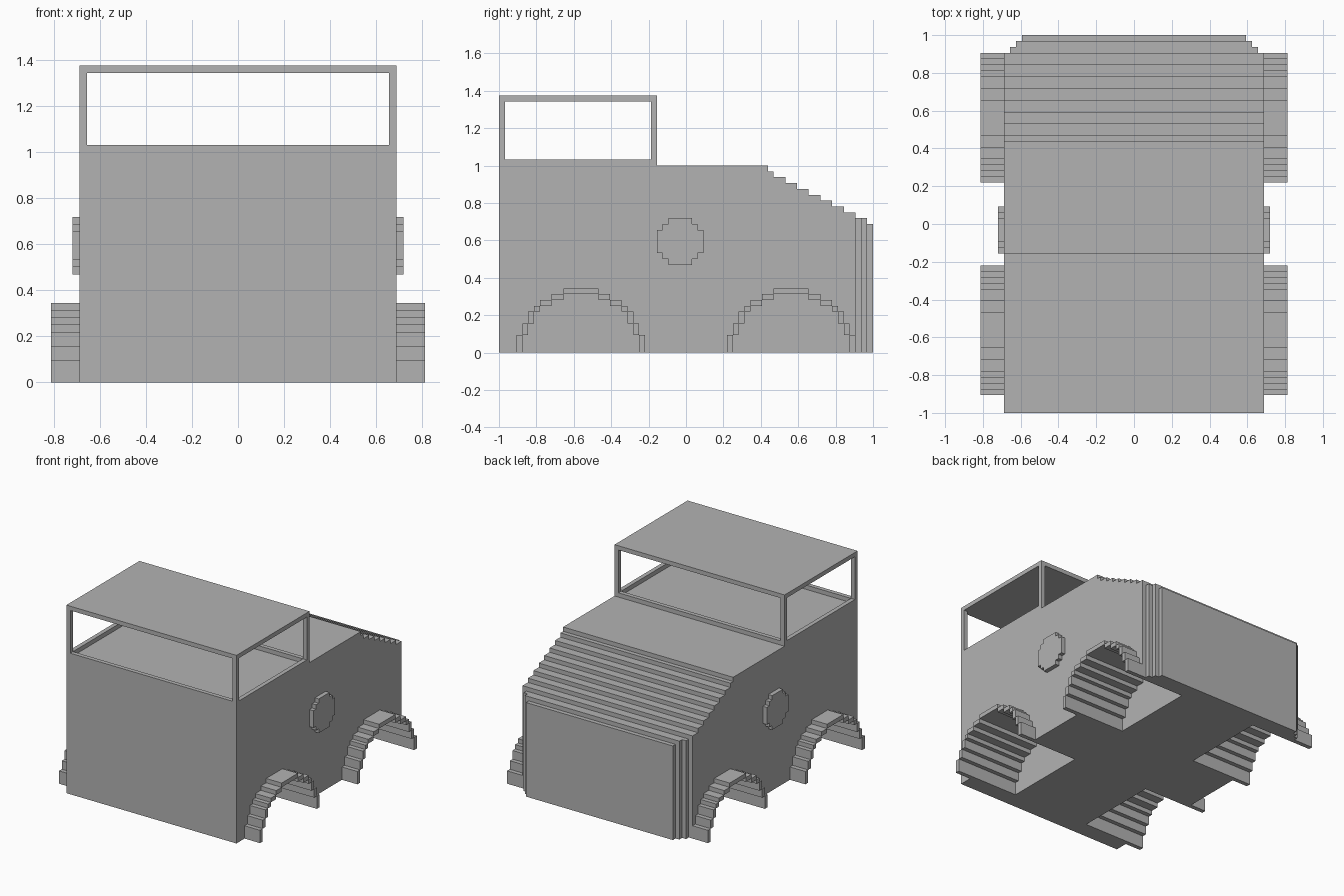
import bpy
import bmesh

U = 1 / 32  # one block of the grid

cube = bpy.data.objects.get("Cube")
if cube:
    bpy.data.objects.remove(cube, do_unlink=True)

grey = bpy.data.materials.new("plain_grey")
grey.use_nodes = True
grey.diffuse_color = (0.45, 0.45, 0.45, 1)
grey.node_tree.nodes["Principled BSDF"].inputs["Base Color"].default_value = (0.45, 0.45, 0.45, 1)


def prism(name, outline, lo, hi, axis="x"):
    """Extrude an outline from lo to hi along x (outline y, z) or z (outline x, y)."""
    def place(a, b, c):
        return (c * U, a * U, b * U) if axis == "x" else (a * U, b * U, c * U)
    bm = bmesh.new()
    face = bm.faces.new([bm.verts.new(place(a, b, lo)) for a, b in outline])
    grown = bmesh.ops.extrude_face_region(bm, geom=[face])["geom"]
    shift = place(0, 0, hi - lo)
    bmesh.ops.translate(bm, vec=shift, verts=[v for v in grown if isinstance(v, bmesh.types.BMVert)])
    bmesh.ops.recalc_face_normals(bm, faces=bm.faces)
    mesh = bpy.data.meshes.new(name)
    bm.to_mesh(mesh)
    bm.free()
    mesh.materials.append(grey)
    obj = bpy.data.objects.new(name, mesh)
    bpy.context.collection.objects.link(obj)
    return obj


def cut(target, cutter):
    cutter.hide_render = True
    mod = target.modifiers.new("cut", "BOOLEAN")
    mod.operation = "DIFFERENCE"
    mod.solver = "EXACT"
    mod.object = cutter
    bpy.context.view_layer.objects.active = target
    bpy.ops.object.modifier_apply(modifier=mod.name)
    bpy.data.objects.remove(cutter, do_unlink=True)


def rect(a0, a1, b0, b1):
    return [(a0, b0), (a1, b0), (a1, b1), (a0, b1)]


def stepped_arch(steps, centre, base=0):
    """Symmetric staircase arch from (half width, height) steps."""
    left, low = [], base
    for half, top in steps:
        left += [(-half, low), (-half, top)]
        low = top
    right = [(-a, b) for a, b in reversed(left)]
    return [(a + centre, b) for a, b in left + right]


# Body side profile: cab block, flat deck, stepped slope
profile = [(-32, 0), (-32, 44), (-5, 44), (-5, 32), (14, 32), (14, 31)]
for i in range(8):
    y = 15 + 2 * i
    profile += [(y, 31 - i), (y, 30 - i)]
profile += [(31, 23), (31, 22), (32, 22), (32, 0)]
body = prism("body", profile, -22, 22)

# Cab interior and open windows
cut(body, prism("cab_interior", rect(-31, -6, 32, 43), -21, 21))
cut(body, prism("side_windows", rect(-31, -6, 33, 43), -30, 30))
cut(body, prism("end_windows", rect(-40, 0, 33, 43), -21, 21))

OUTER = [(11, 3), (10, 5), (9, 7), (8, 8), (7, 9), (5, 10), (3, 11)]
INNER = [(10, 3), (9, 5), (8, 7), (7, 8), (5, 9), (3, 10)]
DISC = [(4, 2), (3, 3), (2, 4)]

for side, sign in (("left", 1), ("right", -1)):
    def span(a, b):
        return (a, b) if sign > 0 else (-b, -a)

    # Stepped rear corner
    notch = [(19, 40), (19, 31), (20, 31), (20, 30), (21, 30), (21, 29), (30, 29), (30, 40)]
    cut(body, prism("corner_notch", [(sign * a, b) for a, b in notch], -5, 40, "z"))

    # Wheel wells and protruding arches
    for end, centre in (("front", -18), ("rear", 18)):
        cut(body, prism("wheel_well", stepped_arch(INNER, centre, -4), *span(10, 30)))
        ring = stepped_arch(OUTER, centre) + stepped_arch(INNER, centre)[::-1]
        prism(f"{end}_{side}_wheel_arch", ring, *span(22, 26))

    # Round side plate
    top = stepped_arch(DISC, -1)
    plate = [(a, 19 + b) for a, b in top[1:-1]] + [(a, 19 - b) for a, b in top[-2:0:-1]]
    prism(f"{side}_side_plate", plate, *span(22, 23))
